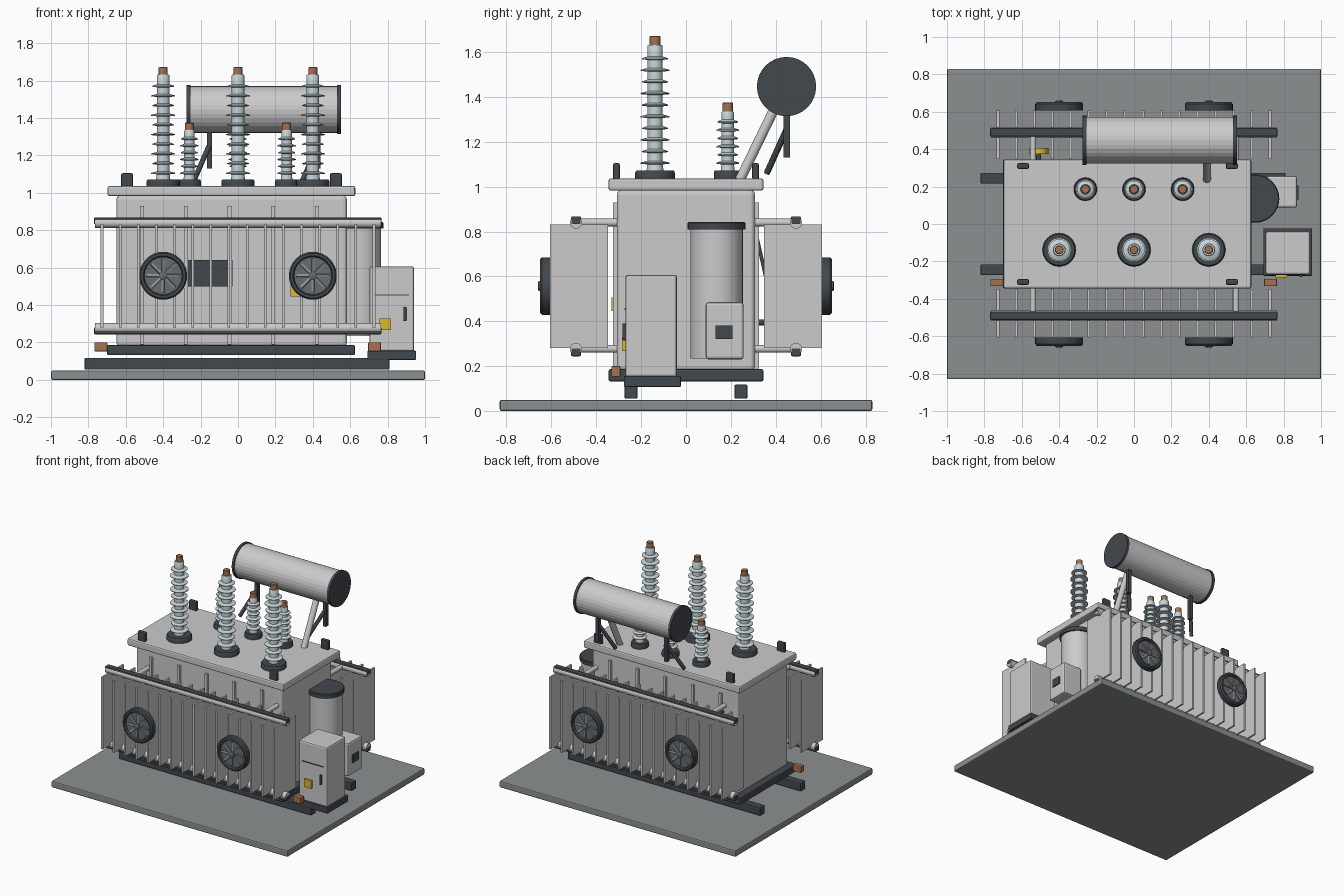
import bpy, bmesh, math
from mathutils import Matrix, Vector

if "Cube" in bpy.data.objects:
    bpy.data.objects.remove(bpy.data.objects["Cube"])


def mat(name, r, g, b):
    m = bpy.data.materials.new(name)
    m.diffuse_color = (r, g, b, 1)
    m.use_nodes = True
    m.node_tree.nodes["Principled BSDF"].inputs["Base Color"].default_value = m.diffuse_color
    return m


DARK = mat("dark_steel", 0.055, 0.065, 0.075)
MID = mat("fan_grey", 0.13, 0.15, 0.16)
CONCRETE = mat("concrete", 0.26, 0.28, 0.28)
PORCELAIN = mat("porcelain", 0.58, 0.67, 0.70)
COPPER = mat("copper", 0.38, 0.17, 0.08)
YELLOW = mat("yellow", 0.70, 0.50, 0.03)


def finish(name, bm, material=None, bevel=0, smooth=False, segs=2):
    bmesh.ops.recalc_face_normals(bm, faces=bm.faces[:])
    me = bpy.data.meshes.new(name)
    bm.to_mesh(me)
    bm.free()
    ob = bpy.data.objects.new(name, me)
    bpy.context.collection.objects.link(ob)
    if material:
        me.materials.append(material)
    if bevel:
        mod = ob.modifiers.new("bevel", 'BEVEL')
        mod.width, mod.segments, mod.limit_method = bevel, segs, 'ANGLE'
    if smooth:
        bpy.ops.object.select_all(action='DESELECT')
        ob.select_set(True)
        bpy.context.view_layer.objects.active = ob
        bpy.ops.object.shade_smooth_by_angle(angle=math.radians(35))
    return ob


def add_box(bm, x0, x1, y0, y1, z0, z1):
    m = Matrix.Translation(((x0 + x1) / 2, (y0 + y1) / 2, (z0 + z1) / 2))
    bmesh.ops.create_cube(bm, size=1, matrix=m @ Matrix.Diagonal((x1 - x0, y1 - y0, z1 - z0, 1)))


def box(name, x0, x1, y0, y1, z0, z1, material=None, bevel=0, segs=2):
    bm = bmesh.new()
    add_box(bm, x0, x1, y0, y1, z0, z1)
    return finish(name, bm, material, bevel, segs=segs)


def rod(name, a, b, r, material=None, n=24, smooth=True):
    a, b = Vector(a), Vector(b)
    rot = (b - a).to_track_quat('Z', 'Y').to_matrix().to_4x4()
    bm = bmesh.new()
    bmesh.ops.create_cone(bm, cap_ends=True, segments=n, radius1=r, radius2=r, depth=(b - a).length,
                          matrix=Matrix.Translation((a + b) / 2) @ rot)
    return finish(name, bm, material, smooth=smooth)


def lathe(name, profile, matrix, material=None, n=32):
    # revolve (radius, height) points about local z; first and last get capped
    bm = bmesh.new()
    rings = [[bm.verts.new(matrix @ Vector((r * math.cos(2 * math.pi * i / n),
                                            r * math.sin(2 * math.pi * i / n), h)))
              for i in range(n)] for r, h in profile]
    for lo, hi in zip(rings, rings[1:]):
        for i in range(n):
            j = (i + 1) % n
            bm.faces.new((lo[i], lo[j], hi[j], hi[i]))
    bm.faces.new(rings[0])
    bm.faces.new(rings[-1])
    return finish(name, bm, material, smooth=True)


# Foundation, skids and base frame
box("foundation_slab", -1, 1, -0.83, 0.83, 0, 0.05, CONCRETE, 0.008)
for y in (-0.245, 0.245):
    box("skid", -0.82, 0.81, y - 0.029, y + 0.029, 0.055, 0.118, DARK, 0.006)
box("base_frame", -0.70, 0.625, -0.345, 0.345, 0.132, 0.187, DARK, 0.008)
for x in (-0.733, 0.73):
    box("ground_pad", x - 0.034, x + 0.034, -0.332, -0.293, 0.153, 0.2, COPPER, 0.003)

# Tank, cover and lifting lugs
box("tank", -0.65, 0.582, -0.307, 0.307, 0.18, 0.985, None, 0.02, 3)
box("tank_cover", -0.697, 0.627, -0.345, 0.345, 0.982, 1.037, None, 0.01)
for x in (-0.593, 0.523):
    for y in (-0.31, 0.31):
        box("lifting_lug", x - 0.032, x + 0.032, y - 0.015, y + 0.015, 1.03, 1.105, DARK, 0.008)

# Both long sides: stiffeners, radiator bank and fans
fan_profile = [(0.02, 0), (0.128, 0), (0.128, 0.035), (0.12, 0.045), (0.106, 0.045),
               (0.10, 0.03), (0.001, 0.03)]
for s in (-1, 1):
    def side(name, x0, x1, d0, d1, z0, z1, *args):
        return box(name, x0, x1, min(s * d0, s * d1), max(s * d0, s * d1), z0, z1, *args)

    for i in range(5):
        x = -0.513 + 0.234 * i
        side("tank_stiffener", x - 0.01, x + 0.01, 0.30, 0.325, 0.19, 0.93)
    bm = bmesh.new()
    for i in range(16):
        x = -0.727 + 1.454 * i / 15
        add_box(bm, x - 0.007, x + 0.007, min(s * 0.348, s * 0.607), max(s * 0.348, s * 0.607), 0.28, 0.832)
    finish("radiator_fins", bm)
    for z, bz in ((0.84, 0.85), (0.277, 0.262)):
        rod("radiator_header", (-0.765, s * 0.49, z), (0.765, s * 0.49, z), 0.027)
        side("header_bar", -0.77, 0.767, 0.468, 0.512, bz - 0.018, bz + 0.018, DARK, 0.006)
        for x in (-0.54, 0.545):
            rod("radiator_pipe", (x, s * 0.30, z), (x, s * 0.49, z), 0.017)
    for x in (-0.4, 0.4):
        m = Matrix.Translation((x, s * 0.606, 0.557)) @ Matrix.Rotation(-s * math.pi / 2, 4, 'X')
        lathe("fan_housing", fan_profile, m, DARK)
        lathe("fan_hub", [(0.022, 0.025), (0.022, 0.05), (0.015, 0.054)], m, MID, 20)
        lathe("fan_disc", [(0.1, 0.028), (0.1, 0.032)], m, MID)
        bm = bmesh.new()
        for k in range(8):
            bmesh.ops.create_cube(bm, size=1, matrix=m @ Matrix.Rotation(k * math.pi / 4, 4, 'Z')
                                  @ Matrix.Translation((0.055, 0, 0.038))
                                  @ Matrix.Rotation(0.3, 4, 'X') @ Matrix.Diagonal((0.072, 0.014, 0.008, 1)))
        finish("fan_blades", bm, CONCRETE)

# Plates and small fittings on the tank
box("rating_plate", -0.275, -0.03, -0.318, -0.30, 0.5, 0.64, DARK)
box("warning_sign", 0.28, 0.34, -0.332, -0.30, 0.445, 0.505, YELLOW)
rod("drain_valve_stem", (-0.51, 0.30, 0.395), (-0.51, 0.39, 0.395), 0.014, DARK)
rod("drain_valve_wheel", (-0.51, 0.375, 0.395), (-0.51, 0.405, 0.395), 0.052, YELLOW)
rod("sampling_tube", (-0.53, 0.31, 0.80), (-0.53, 0.355, 0.60), 0.008, DARK, 12)


# Bushings with stacked sheds
def bushing(kind, x, y, flange, core, shed, z_body, z_top, count):
    at = Matrix.Translation((x, y, 0))
    lathe(kind + "_flange", [(flange, 1.035), (flange, 1.062), (flange * 0.93, 1.072)], at, DARK)
    z0 = 1.065
    pitch = (z_body - z0 - 0.05) / count
    prof = [(core * 1.15, z0)]
    for i in range(count):
        z = z0 + 0.04 + pitch * i
        r = shed if i % 2 == 0 else shed * 0.9
        prof += [(core, z - 0.006), (r, z - 0.003), (r, z + 0.002), (core, z + 0.01)]
    prof += [(core, z_body - 0.005), (core * 0.9, z_body)]
    lathe(kind + "_insulator", prof, at, PORCELAIN)
    lathe(kind + "_terminal", [(0.024, z_body - 0.01), (0.024, z_top - 0.003), (0.02, z_top)], at, COPPER, 20)


for x in (-0.4, 0, 0.4):
    bushing("high_voltage", x, -0.138, 0.089, 0.034, 0.064, 1.632, 1.672, 10)
for x in (-0.26, 0, 0.26):
    bushing("low_voltage", x, 0.186, 0.062, 0.028, 0.05, 1.335, 1.375, 6)

# Oil conservator with supports and feed pipe
cy, cz = 0.448, 1.446
rod("conservator", (-0.265, cy, cz), (0.54, cy, cz), 0.125, None, 32, False)
for x in (-0.275, 0.53):
    rod("conservator_end_cap", (x, cy, cz), (x + 0.02, cy, cz), 0.132, DARK, 32)
for x in (-0.153, 0.427):
    box("conservator_leg", x - 0.013, x + 0.013, 0.434, 0.464, 1.13, 1.34, DARK)
    rod("conservator_brace", (x, cy, 1.255), (x - 0.085, 0.36, 1.06), 0.014, DARK, 12)
rod("conservator_feed_pipe", (0.39, 0.24, 1.03), (0.39, 0.405, 1.37), 0.022)

# Tap changer cylinder and drive box
tap = Matrix.Translation((0.648, 0.136, 0))
lathe("tap_changer", [(0.117, 0.235), (0.117, 0.815)], tap, None, 32)
lathe("tap_changer_lid", [(0.129, 0.81), (0.129, 0.838), (0.124, 0.843)], tap, DARK, 32)
box("drive_box", 0.71, 0.872, 0.088, 0.257, 0.23, 0.485, None, 0.012)
box("drive_box_window", 0.86, 0.88, 0.132, 0.207, 0.322, 0.382, DARK)

# Control cabinet
box("cabinet_plinth", 0.692, 0.952, -0.277, -0.023, 0.107, 0.156, DARK, 0.005)
box("control_cabinet", 0.703, 0.942, -0.27, -0.04, 0.15, 0.607, None, 0.012)
box("cabinet_slot", 0.73, 0.915, -0.274, -0.26, 0.45, 0.457, DARK)
box("cabinet_handle", 0.885, 0.9, -0.283, -0.26, 0.315, 0.39, DARK, 0.003)
box("cabinet_label", 0.757, 0.818, -0.285, -0.265, 0.267, 0.327, YELLOW)
